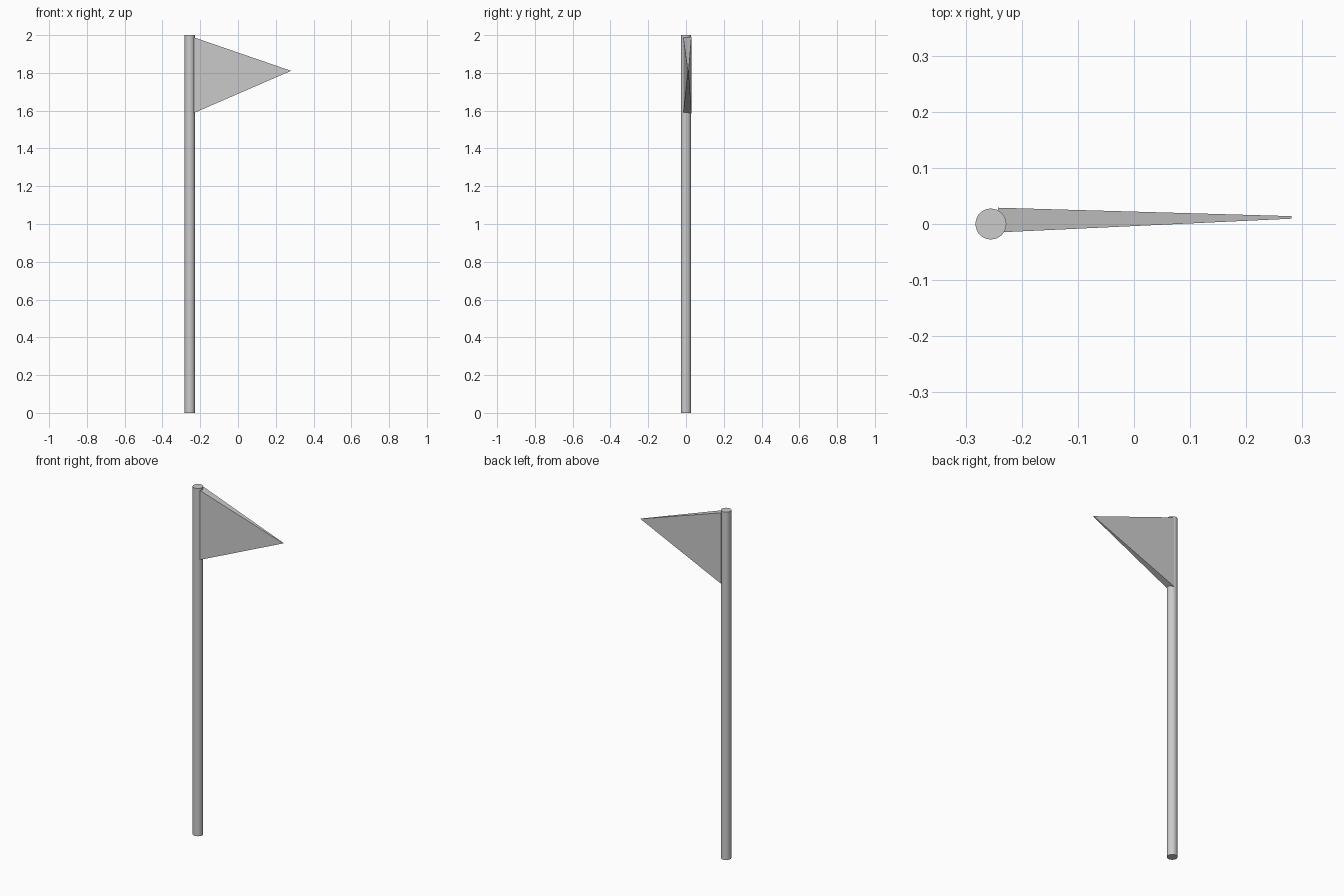
import bpy, bmesh
from math import radians

if "Cube" in bpy.data.objects:
    bpy.data.objects.remove(bpy.data.objects["Cube"])

# Pole
bpy.ops.mesh.primitive_cylinder_add(vertices=32, radius=0.0275, depth=2.0,
                                    location=(-0.255, 0, 1.0))
pole = bpy.context.object
pole.name = "pole"
bpy.ops.object.shade_smooth_by_angle(angle=radians(30))

# Triangular pennant: thick at the pole, thin at the tip
profile = [  # x, z, front y, back y
    (-0.242, 1.584, -0.015, 0.029),
    (0.281, 1.811, 0.0095, 0.014),
    (-0.242, 1.991, -0.015, 0.029),
]
bm = bmesh.new()
front = [bm.verts.new((x, yf, z)) for x, z, yf, yb in profile]
back = [bm.verts.new((x, yb, z)) for x, z, yf, yb in profile]
bm.faces.new(front)
bm.faces.new(back[::-1])
for i in range(3):
    j = (i + 1) % 3
    bm.faces.new((front[j], front[i], back[i], back[j]))
bmesh.ops.recalc_face_normals(bm, faces=bm.faces)
mesh = bpy.data.meshes.new("pennant")
bm.to_mesh(mesh)
bm.free()
pennant = bpy.data.objects.new("pennant", mesh)
bpy.context.collection.objects.link(pennant)
